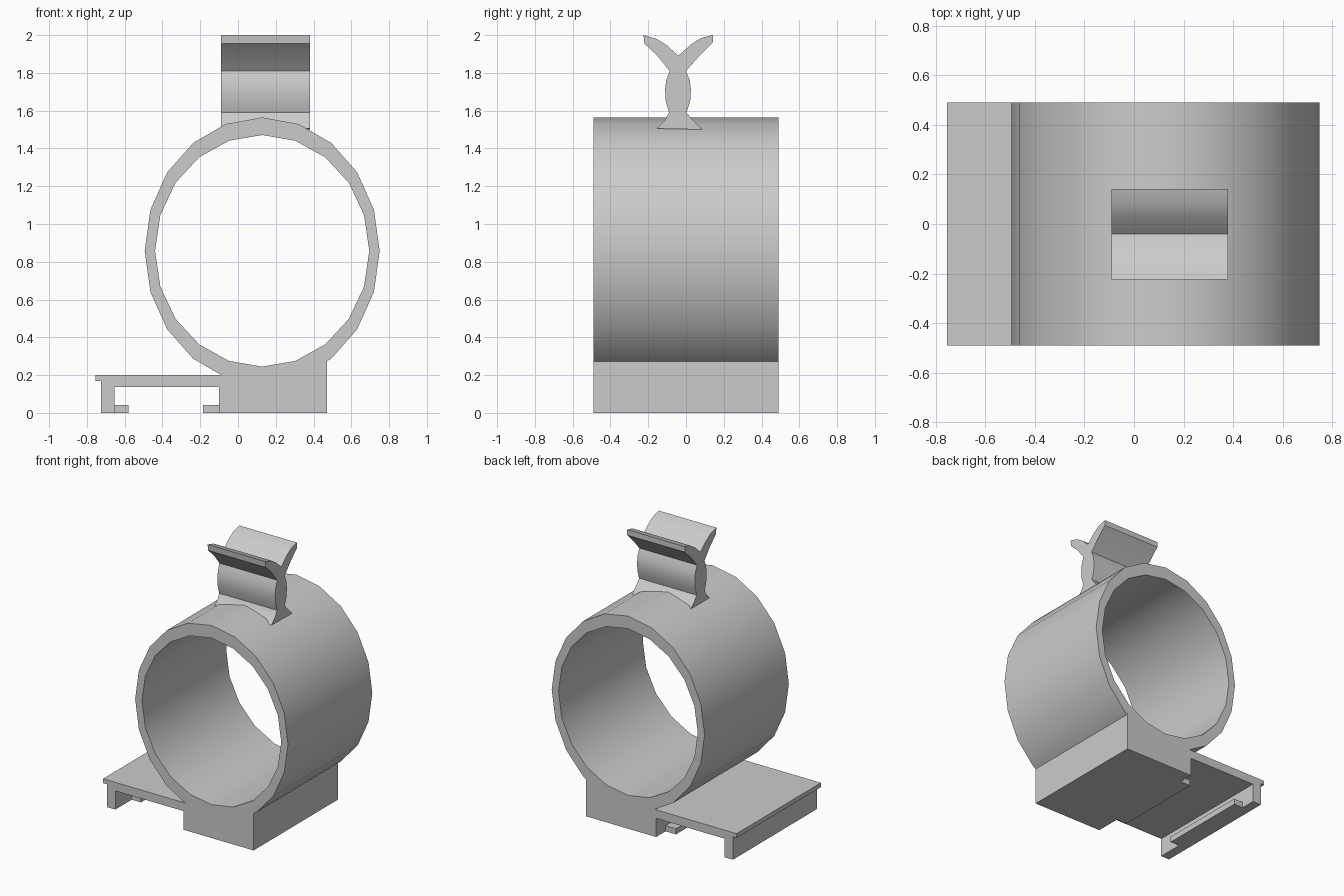
import bpy, bmesh, math

cube = bpy.data.objects.get("Cube")
if cube:
    bpy.data.objects.remove(cube, do_unlink=True)

grey = bpy.data.materials.new("light_grey")
grey.use_nodes = True
grey.diffuse_color = (0.6, 0.6, 0.6, 1)
grey.node_tree.nodes["Principled BSDF"].inputs["Base Color"].default_value = (0.6, 0.6, 0.6, 1)

HALF = 0.49  # half the body's depth


def finish(name, bm):
    """Turn a bmesh into a named object with smooth curves and sharp corners."""
    bmesh.ops.recalc_face_normals(bm, faces=bm.faces)
    mesh = bpy.data.meshes.new(name)
    bm.to_mesh(mesh)
    bm.free()
    mesh.materials.append(grey)
    obj = bpy.data.objects.new(name, mesh)
    bpy.context.collection.objects.link(obj)
    bpy.ops.object.select_all(action='DESELECT')
    obj.select_set(True)
    bpy.context.view_layer.objects.active = obj
    bpy.ops.object.shade_smooth_by_angle(angle=math.radians(30))
    return obj


def extrude(name, points, start, end, along):
    """Extrude a closed profile: (x, z) along y, or (y, z) along x."""
    bm = bmesh.new()

    def place(p, d):
        return (p[0], d, p[1]) if along == 'y' else (d, p[0], p[1])

    a = [bm.verts.new(place(p, start)) for p in points]
    b = [bm.verts.new(place(p, end)) for p in points]
    bm.faces.new(a)
    bm.faces.new(b)
    n = len(points)
    for i in range(n):
        j = (i + 1) % n
        bm.faces.new((a[i], a[j], b[j], b[i]))
    return finish(name, bm)


def box(name, x0, x1, z0, z1, y0=-HALF, y1=HALF):
    return extrude(name, [(x0, z0), (x1, z0), (x1, z1), (x0, z1)], y0, y1, 'y')


# Twenty-sided oval ring
bm = bmesh.new()
SIDES = 20
loops = []
for rx, rz, y in ((0.622, 0.706, -HALF), (0.622, 0.706, HALF),
                  (0.567, 0.613, HALF), (0.567, 0.613, -HALF)):
    loops.append([bm.verts.new((0.128 + rx * math.sin(t), y, 0.858 + rz * math.cos(t)))
                  for t in (math.tau * i / SIDES for i in range(SIDES))])
for k in range(4):
    a, b = loops[k], loops[(k + 1) % 4]
    for i in range(SIDES):
        j = (i + 1) % SIDES
        bm.faces.new((a[i], a[j], b[j], b[i]))
finish("ring", bm)

# Solid base under the ring
extrude("base_block", [(-0.04, 0), (0.47, 0), (0.47, 0.285), (0.4, 0.285),
                       (0.3, 0.2), (-0.04, 0.2)], -HALF, HALF, 'y')

# Side bracket: shelf, rib, two legs with inward feet
box("shelf", -0.755, -0.03, 0.168, 0.2)
box("shelf_underside", -0.69, -0.07, 0.137, 0.168)
box("outer_leg", -0.725, -0.655, 0, 0.168)
box("inner_leg", -0.1, -0.04, 0, 0.168)
box("outer_foot", -0.66, -0.58, 0, 0.042, -0.3, 0.38)
box("inner_foot", -0.185, -0.095, 0, 0.042, -0.3, 0.38)

# Forked clip on top: flared foot, bulging neck and two arms
clip = [(-0.155, 1.505), (0.087, 1.5), (0.035, 1.55), (0.003, 1.59),
        (0.022, 1.65), (0.026, 1.71), (0.02, 1.76), (0.0, 1.81),
        (0.07, 1.89), (0.142, 1.96), (0.142, 2.0), (0.08, 1.985),
        (0.025, 1.95), (-0.04, 1.89), (-0.1, 1.945), (-0.155, 1.98),
        (-0.225, 2.0), (-0.22, 1.955), (-0.15, 1.89), (-0.087, 1.81),
        (-0.105, 1.76), (-0.111, 1.71), (-0.107, 1.65), (-0.09, 1.59),
        (-0.11, 1.55)]
extrude("top_clip", clip, -0.09, 0.38, 'x')
